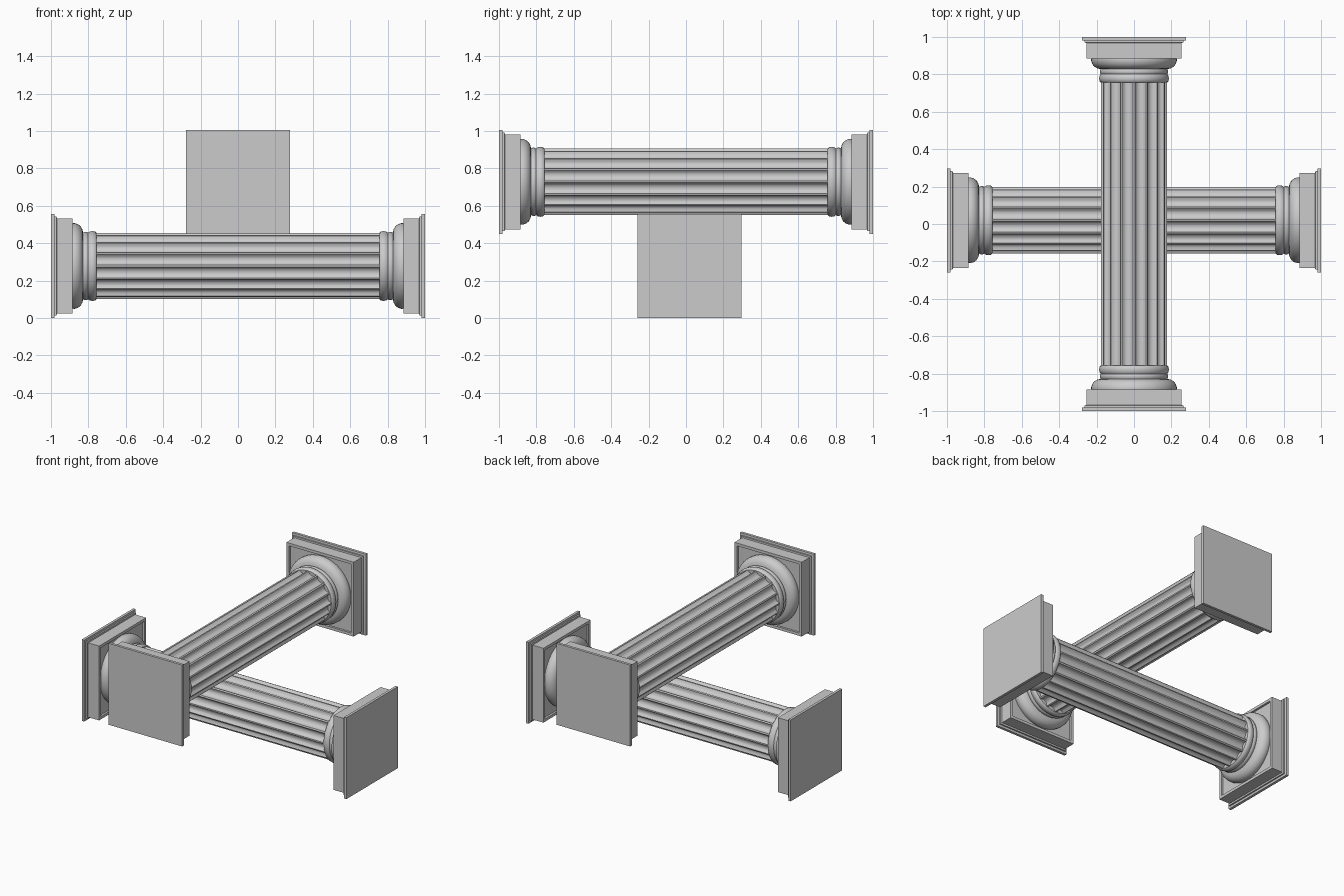
import bpy, bmesh
from math import pi, sin, cos, radians, sqrt
from mathutils import Matrix

if "Cube" in bpy.data.objects:
    bpy.data.objects.remove(bpy.data.objects["Cube"])


def skin(name, rings, matrix, angle=30):
    """Bridge a stack of equal-length point rings, cap both ends."""
    bm = bmesh.new()
    loops = [[bm.verts.new(p) for p in ring] for ring in rings]
    n = len(loops[0])
    for a, b in zip(loops, loops[1:]):
        for i in range(n):
            j = (i + 1) % n
            bm.faces.new((a[i], a[j], b[j], b[i]))
    bm.faces.new(loops[0])
    bm.faces.new(loops[-1])
    bm.transform(matrix)
    bmesh.ops.recalc_face_normals(bm, faces=bm.faces)
    mesh = bpy.data.meshes.new(name)
    bm.to_mesh(mesh)
    bm.free()
    obj = bpy.data.objects.new(name, mesh)
    bpy.context.collection.objects.link(obj)
    bpy.ops.object.select_all(action='DESELECT')
    obj.select_set(True)
    bpy.context.view_layer.objects.active = obj
    bpy.ops.object.shade_smooth_by_angle(angle=radians(angle))
    return obj


def round_ring(r, z, n=64):
    return [(r * cos(2 * pi * i / n), r * sin(2 * pi * i / n), z) for i in range(n)]


def square_ring(h, z):
    return [(-h, -h, z), (h, -h, z), (h, h, z), (-h, h, z)]


def fluted_ring(z, r=0.177, flutes=16, depth=0.024, steps=8, fillet=0.07):
    """Circle with narrow ridges between hollow flutes."""
    pitch = 2 * pi / flutes
    pts = []
    for f in range(flutes):
        for s in range(steps + 1):
            t = s / steps
            a = pitch * (f + fillet + (1 - 2 * fillet) * t)
            rr = r - depth * sqrt(max(0, 1 - (2 * t - 1) ** 2))
            pts.append((rr * cos(a), rr * sin(a), z))
    return pts


# (radius, height) of the neck ring and the rounded cushion above it
CAPITAL = [(0.150, 0.756), (0.176, 0.756), (0.184, 0.763), (0.187, 0.778),
           (0.184, 0.793), (0.178, 0.801), (0.182, 0.808), (0.183, 0.818),
           (0.178, 0.828), (0.196, 0.832), (0.213, 0.842), (0.224, 0.857),
           (0.229, 0.874), (0.228, 0.890), (0.222, 0.905)]

# (half width, height) of the stepped square slab with its recessed inner face
SLAB = [(0.235, 0.900), (0.235, 0.886), (0.254, 0.886), (0.254, 0.968),
        (0.264, 0.970), (0.264, 0.980), (0.278, 0.982), (0.278, 1.000)]


def column(name, matrix):
    # fluted shaft
    skin(name + "_shaft", [fluted_ring(-0.77), fluted_ring(0.77)], matrix)
    # matching capitals and slabs at both ends
    for end, sign in (("start", -1), ("finish", 1)):
        skin(f"{name}_{end}_capital",
             [round_ring(r, sign * z) for r, z in CAPITAL], matrix, 40)
        skin(f"{name}_{end}_slab",
             [square_ring(h, sign * z) for h, z in SLAB], matrix)


# lower column lies along x, upper column crosses it along y
column("lower_column", Matrix.Translation((0, 0.02, 0.278)) @ Matrix.Rotation(pi / 2, 4, 'Y'))
column("upper_column", Matrix.Translation((0, 0, 0.728)) @ Matrix.Rotation(-pi / 2, 4, 'X'))
